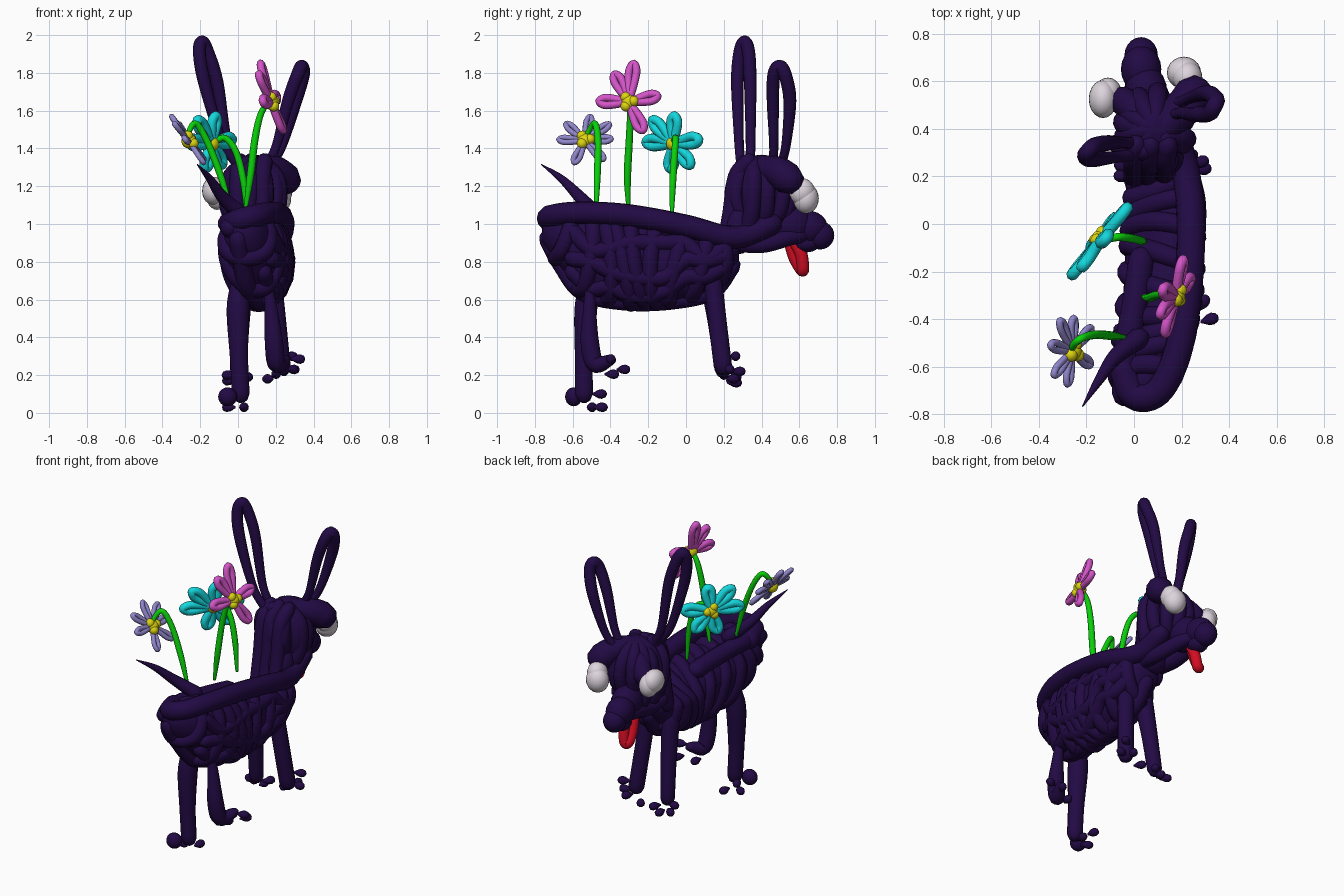
import bpy, bmesh, math, random
from mathutils import Vector, Matrix
random.seed(4)

def mat(name, c):
    m = bpy.data.materials.new(name)
    m.diffuse_color = (*c, 1)
    return m

PURPLE = mat("dark purple", (0.016, 0.003, 0.058))
CYAN = mat("cyan", (0.007, 0.68, 0.72))
MAGENTA = mat("magenta", (0.66, 0.09, 0.58))
LILAC = mat("lilac", (0.28, 0.24, 0.60))
YELLOW = mat("yellow", (0.72, 0.66, 0.005))
GREEN = mat("green", (0.003, 0.64, 0.003))
RED = mat("red", (0.65, 0.004, 0.016))
WHITE = mat("off white", (0.72, 0.66, 0.72))

def finish(name, bm, m):
    bmesh.ops.recalc_face_normals(bm, faces=bm.faces)
    for f in bm.faces:
        f.smooth = True
    me = bpy.data.meshes.new(name)
    bm.to_mesh(me)
    bm.free()
    me.materials.append(m)
    ob = bpy.data.objects.new(name, me)
    bpy.context.collection.objects.link(ob)
    return ob

def add_tube(bm, pts, r=None, sides=12, steps=6):
    """Round-ended clay strand through points (x, y, z[, radius])."""
    P = [Vector((*p[:3], p[3] if len(p) > 3 else r)) for p in pts]
    P = [2 * P[0] - P[1]] + P + [2 * P[-1] - P[-2]]
    path = []
    for i in range(1, len(P) - 2):
        a, b, c, d = P[i - 1:i + 3]
        for k in range(steps):
            t = k / steps
            path.append(0.5 * (2 * b + (c - a) * t + (2 * a - 5 * b + 4 * c - d) * t * t
                               + (3 * b - a - 3 * c + d) * t ** 3))
    path.append(P[-2])
    C = [p.to_3d() for p in path]
    R = [max(p[3], 0.002) for p in path]
    T = [(C[min(i + 1, len(C) - 1)] - C[max(i - 1, 0)]).normalized() for i in range(len(C))]
    rows = [(C[0] - T[0] * R[0] * math.cos(a), R[0] * math.sin(a), T[0]) for a in (0.25, 0.8)]
    rows += list(zip(C, R, T))
    rows += [(C[-1] + T[-1] * R[-1] * math.cos(a), R[-1] * math.sin(a), T[-1]) for a in (0.8, 0.25)]
    u = T[0].orthogonal().normalized()
    prev = None
    for c, rad, t in rows:
        u = (u - t * u.dot(t)).normalized()
        v = t.cross(u)
        ring = [bm.verts.new(c + rad * (u * math.cos(2 * math.pi * k / sides)
                                        + v * math.sin(2 * math.pi * k / sides))) for k in range(sides)]
        if prev:
            for k in range(sides):
                j = (k + 1) % sides
                bm.faces.new((prev[k], prev[j], ring[j], ring[k]))
        else:
            bm.faces.new(ring)
        prev = ring
    bm.faces.new(prev)

def strands(name, paths, m, r=None, **kw):
    bm = bmesh.new()
    for p in paths:
        add_tube(bm, p, r, **kw)
    return finish(name, bm, m)

def blobs(name, items, m):
    """Ellipsoids given as (centre, radii)."""
    bm = bmesh.new()
    for c, s in items:
        bmesh.ops.create_uvsphere(bm, u_segments=20, v_segments=12, radius=1,
                                  matrix=Matrix.Translation(c) @ Matrix.Diagonal((*s, 1)))
    return finish(name, bm, m)

# Body core: stations of (y, centre x, half width, low z, high z)
ST = [(-0.76, 0.03, 0.08, 0.88, 1.04), (-0.66, 0.045, 0.15, 0.74, 1.09), (-0.54, 0.07, 0.17, 0.59, 1.10),
      (-0.3, 0.11, 0.18, 0.54, 1.09), (-0.1, 0.12, 0.18, 0.55, 1.05), (0.1, 0.125, 0.17, 0.60, 1.01),
      (0.21, 0.12, 0.15, 0.69, 0.98), (0.28, 0.11, 0.10, 0.78, 0.95)]

def skin(y, a, inset):
    """Point on the body surface at length y and angle a; the back slopes down to the left."""
    y = min(max(y, ST[0][0]), ST[-1][0])
    for s, e in zip(ST, ST[1:]):
        if y <= e[0]:
            t = (y - s[0]) / (e[0] - s[0])
            _, cx, hx, lo, hi = [p + (q - p) * t for p, q in zip(s, e)]
            break
    slope = 0.055 * max(0, math.sin(a)) * (1 - math.cos(a)) * min(1, max(0, (y + 0.7) * 4))
    return (cx + (hx - inset) * math.cos(a), y, (lo + hi) / 2 + ((hi - lo) / 2 - inset) * math.sin(a) - slope)

bm = bmesh.new()
prev = None
for i in range(22):
    y = -0.76 + 1.04 * i / 21
    ring = [bm.verts.new(skin(y, 2 * math.pi * k / 24, 0.025)) for k in range(24)]
    if prev:
        for k in range(24):
            bm.faces.new((prev[k], prev[(k + 1) % 24], ring[(k + 1) % 24], ring[k]))
    else:
        bm.faces.new(ring)
    prev = ring
bm.faces.new(prev)
finish("body_core", bm, PURPLE)

# Strands wrapped round the body, and wavy ones on its flanks
ribs = []
for i in range(9):
    y0 = -0.64 + 0.1 * i
    ribs.append([skin(y0 + 0.05 * math.sin(a + i), a, 0.038)
                 for a in [2 * math.pi * k / 14 for k in range(15)]])
strands("body_ribs", ribs, PURPLE, 0.044)
waves = []
for row in (-0.7, -0.2, 0.3):
    waves.append([skin(-0.60 + 0.1 * k, row + random.uniform(-0.3, 0.3), 0.038) for k in range(9)])
strands("flank_strands", waves, PURPLE, 0.044)
strands("spine_strand", [[(-0.05, -0.60, 1.0), (0.0, -0.72, 1.02), (0.1, -0.705, 1.045), (0.18, -0.55, 1.06),
                          (0.225, -0.3, 1.045), (0.24, 0, 0.99), (0.22, 0.2, 0.935), (0.19, 0.32, 0.94),
                          (0.17, 0.45, 1.0)]], PURPLE, 0.06)
strands("left_back_strand", [[(-0.04, -0.71, 0.98), (-0.035, -0.55, 1.0), (0.0, -0.35, 0.98),
                              (0.03, -0.15, 0.95)]], PURPLE, 0.055)
strands("belly_strand", [[(0.0, -0.73, 0.92), (0.02, -0.66, 0.79), (0.06, -0.54, 0.64), (0.11, -0.3, 0.59),
                          (0.12, -0.05, 0.6), (0.12, 0.14, 0.65), (0.11, 0.24, 0.78)]], PURPLE, 0.05)

# Neck and head
blobs("head_core", [((0.09, 0.39, 1.15), (0.12, 0.155, 0.18)), ((0.09, 0.28, 0.98), (0.12, 0.09, 0.14)),
                    ((0.05, 0.55, 1.0), (0.09, 0.12, 0.11))], PURPLE)
loops = []
for i in range(5):
    ph = math.pi * i / 5 + 0.2
    loops.append([(0.085 + 0.13 * math.cos(a) * math.cos(ph), 0.40 + 0.155 * math.cos(a) * math.sin(ph),
                   1.16 + 0.165 * math.sin(a)) for a in [2 * math.pi * k / 12 for k in range(13)]])
strands("head_strands", loops, PURPLE, 0.042)
strands("cheek_strands", [[(0.04, 0.31, 1.32), (-0.045, 0.32, 1.24), (-0.055, 0.34, 1.1), (0.0, 0.36, 0.96)],
                          [(0.06, 0.4, 1.32), (-0.035, 0.42, 1.24), (-0.035, 0.44, 1.1), (0.0, 0.46, 0.98)],
                          [(0.13, 0.36, 1.32), (0.21, 0.36, 1.23), (0.21, 0.35, 1.08), (0.17, 0.33, 0.97)]],
        PURPLE, 0.045)
strands("neck_strands", [[(x, 0.2, 0.86), (x, 0.235, 1.05), (x, 0.265, 1.25), (x + 0.01, 0.33, 1.33)]
                         for x in (0.0, 0.06, 0.13)], PURPLE, 0.045)
strands("jaw_strands", [[(0.15, 0.24, 0.9), (0.15, 0.4, 0.89), (0.1, 0.55, 0.93), (0.05, 0.64, 0.95)],
                        [(0.0, 0.26, 0.92), (0.0, 0.4, 0.91), (0.0, 0.54, 0.94), (0.02, 0.64, 0.95)]], PURPLE, 0.045)
blobs("snout", [((0.03, 0.65, 0.98), (0.085, 0.1, 0.09)), ((0.03, 0.71, 0.94), (0.07, 0.075, 0.075)),
                ((0.03, 0.64, 0.9), (0.06, 0.07, 0.05))], PURPLE)
strands("brows", [[(0.12, 0.4, 1.3, 0.065), (0.2, 0.48, 1.28, 0.08), (0.25, 0.54, 1.24, 0.085)],
                  [(0.06, 0.42, 1.28, 0.06), (0.0, 0.48, 1.24, 0.06), (-0.05, 0.52, 1.18, 0.06)]], PURPLE)

# Eyes
blobs("eyes", [((-0.13, 0.525, 1.175), (0.06, 0.08, 0.075)), ((-0.11, 0.55, 1.15), (0.058, 0.065, 0.075)),
               ((0.21, 0.635, 1.135), (0.072, 0.068, 0.08)), ((0.225, 0.615, 1.17), (0.062, 0.068, 0.072))], WHITE)

# Ears: looped strands, thicker towards the tip
strands("left_ear", [[(-0.01, 0.29, 1.32, .025), (-0.09, 0.28, 1.45, .026), (-0.178, 0.272, 1.75, .034),
                      (-0.205, 0.285, 1.91, .034), (-0.19, 0.31, 1.965, .034), (-0.16, 0.332, 1.91, .034),
                      (-0.11, 0.34, 1.75, .033), (-0.06, 0.342, 1.45, .026), (0.0, 0.34, 1.32, .025)]], PURPLE)
strands("right_ear", [[(0.15, 0.46, 1.3, .024), (0.205, 0.465, 1.42, .025), (0.265, 0.46, 1.65, .033),
                       (0.315, 0.465, 1.79, .035), (0.337, 0.495, 1.835, .035), (0.345, 0.525, 1.79, .035),
                       (0.305, 0.55, 1.65, .034), (0.235, 0.53, 1.42, .025), (0.17, 0.5, 1.3, .024)]], PURPLE)

# Tongue
strands("tongue", [[(0.0, 0.55, 0.9), (-0.005, 0.575, 0.82), (0.0, 0.61, 0.76), (0.02, 0.62, 0.765),
                    (0.03, 0.61, 0.84), (0.03, 0.58, 0.9)]], RED, 0.033)

# Tail spike
strands("tail", [[(0.02, -0.48, 1.05, 0.045), (-0.08, -0.56, 1.14, 0.033), (-0.15, -0.66, 1.24, 0.02),
                  (-0.215, -0.765, 1.315, 0.003)]], PURPLE)

# Legs
strands("rear_left_leg", [[(0.015, -0.51, 0.7, 0.05), (0.0, -0.53, 0.55, 0.062), (0.005, -0.54, 0.3, 0.05),
                           (0.015, -0.54, 0.1, 0.048)]], PURPLE)
strands("rear_right_leg", [[(0.16, -0.51, 0.68, 0.025), (0.175, -0.51, 0.55, 0.035), (0.19, -0.51, 0.38, 0.05),
                            (0.205, -0.48, 0.26, 0.048), (0.25, -0.40, 0.28, 0.03)]], PURPLE)
strands("front_left_leg", [[(0.03, 0.12, 0.74, 0.06), (0.015, 0.16, 0.5, 0.05), (0.0, 0.195, 0.23, 0.045)]], PURPLE)
strands("front_right_leg", [[(0.18, 0.14, 0.74, 0.05), (0.205, 0.165, 0.5, 0.05), (0.23, 0.195, 0.25, 0.05)]], PURPLE)
blobs("rear_heel", [((-0.055, -0.595, 0.085), (0.05, 0.045, 0.05))], PURPLE)

# Toes: small drops, pointing (dx, dy) outwards
toes = []
for x, y, z, dx, dy in [(-0.06, -0.455, 0.10, -.3, 1), (0.03, -0.45, 0.03, .2, 1), (-0.05, -0.50, 0.03, -1, .6),
                        (0.32, -0.40, 0.285, 1, .3), (0.29, -0.33, 0.23, .6, 1), (0.2, -0.39, 0.205, .2, 1),
                        (0.28, 0.26, 0.30, 1, .4), (0.24, 0.28, 0.22, .5, 1), (0.29, 0.23, 0.23, 1, .2),
                        (0.16, 0.25, 0.18, -.6, .8), (-0.05, 0.24, 0.17, -.8, .6), (0.01, 0.26, 0.16, .1, 1),
                        (0.05, 0.26, 0.19, .6, 1), (-0.05, 0.2, 0.2, -1, .2)]:
    d = Vector((dx, dy, 0)).normalized() * 0.035
    toes.append([(x - d.x, y - d.y, z, 0.008), (x - d.x * .3, y - d.y * .3, z, 0.022),
                 (x + d.x * .3, y + d.y * .3, z, 0.026)])
strands("toes", toes, PURPLE, sides=10, steps=4)

# Flowers: looped petals given as (angle, length), knobbly centre and stem
def flower(name, centre, normal, spec, width, r, m, stem):
    c, n = Vector(centre), Vector(normal).normalized()
    u = Vector((0, 1, 0))
    u = (u - n * u.dot(n)).normalized()
    v = n.cross(u)
    if v.z < 0:
        v = -v
    petals = []
    for ang, length in spec:
        a = math.radians(ang)
        d, s = u * math.cos(a) + v * math.sin(a), v * math.cos(a) - u * math.sin(a)
        L = length - r
        petals.append([tuple(c + d * L * p + s * width * q) for p, q in
                       [(0.12, 0.1), (0.5, 0.8), (0.82, 1), (1, 0), (0.82, -1), (0.5, -0.8), (0.12, -0.1)]])
    strands(name + "_petals", petals, m, r, sides=8, steps=4)
    blobs(name + "_centre", [(c, (0.04,) * 3)] +
          [(c + n * 0.012 + (u * math.cos(k * 2.1) + v * math.sin(k * 2.1)) * 0.028, (0.028,) * 3)
           for k in range(3)], YELLOW)
    strands(name + "_stem", [stem], GREEN, sides=8)

flower("cyan_flower", (-0.14, -0.065, 1.425), (-0.76, 0.62, 0.1),
       [(88, .175), (12, .2), (-42, .18), (-100, .165), (182, .215), (142, .21)], 0.022, 0.025,
       CYAN, [(0.045, -0.075, 1.05, 0.01), (0.03, -0.07, 1.22, 0.018), (-0.01, -0.06, 1.38, 0.018),
              (-0.07, -0.055, 1.455, 0.017), (-0.13, -0.07, 1.43, 0.015)])
flower("magenta_flower", (0.175, -0.302, 1.645), (0.93, -0.25, 0.28),
       [(83, .235), (8, .18), (-65, .2), (174, .185), (116, .2)], 0.02, 0.021,
       MAGENTA, [(0.04, -0.305, 1.08, 0.01), (0.065, -0.31, 1.25, 0.019), (0.09, -0.3, 1.45, 0.019),
                 (0.12, -0.295, 1.58, 0.017), (0.16, -0.3, 1.645, 0.014)])
flower("lilac_flower", (-0.26, -0.535, 1.44), (0.8, -0.08, 0.58),
       [(80, .175), (38, .18), (2, .155), (-52, .175), (-112, .165), (173, .155), (130, .17)], 0.015, 0.015,
       LILAC, [(-0.04, -0.475, 1.08, 0.01), (-0.09, -0.47, 1.25, 0.018), (-0.16, -0.465, 1.43, 0.018),
               (-0.22, -0.48, 1.53, 0.017), (-0.255, -0.51, 1.5, 0.015), (-0.26, -0.535, 1.45, 0.012)])
